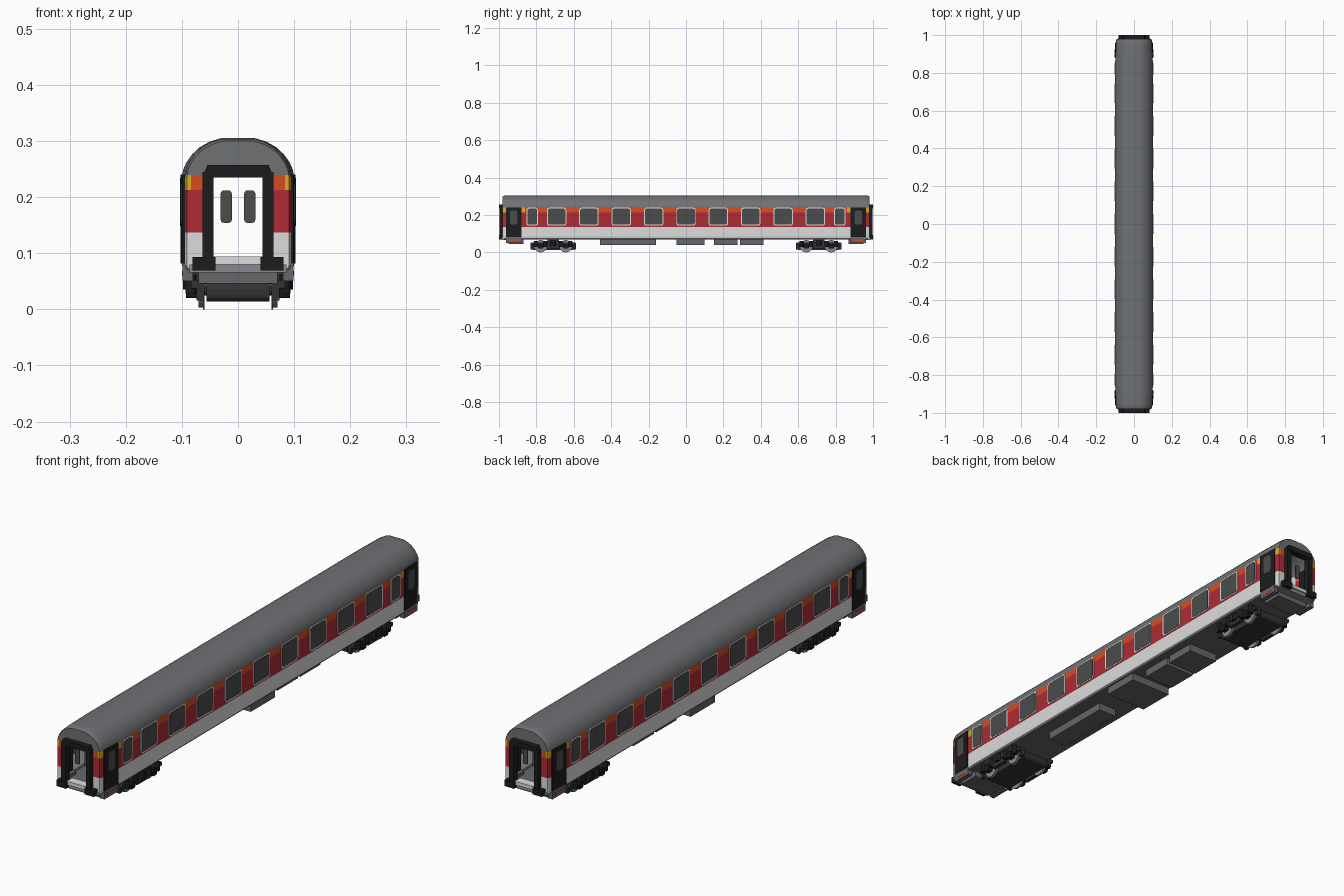
import bpy, bmesh, math
from mathutils import Matrix

cube = bpy.data.objects.get("Cube")
if cube:
    bpy.data.objects.remove(cube, do_unlink=True)


def material(name, r, g, b):
    m = bpy.data.materials.new(name)
    m.use_nodes = True
    m.diffuse_color = (r, g, b, 1)
    m.node_tree.nodes["Principled BSDF"].inputs["Base Color"].default_value = (r, g, b, 1)
    return m


ROOF = material("roof grey", 0.16, 0.165, 0.175)
RED = material("wall red", 0.42, 0.025, 0.035)
ORANGE = material("stripe orange", 0.68, 0.07, 0.015)
YELLOW = material("stripe yellow", 0.68, 0.42, 0.015)
WHITE = material("wall white", 0.72, 0.72, 0.72)
BLACK = material("rubber black", 0.012, 0.012, 0.013)
GLASS = material("window glass", 0.07, 0.073, 0.073)
UNDER = material("underframe grey", 0.13, 0.135, 0.14)
IRON = material("bogie iron", 0.03, 0.032, 0.034)
STEEL = material("wheel steel", 0.25, 0.25, 0.28)


def finish(name, bm, mats, smooth=False):
    mesh = bpy.data.meshes.new(name)
    bm.to_mesh(mesh)
    bm.free()
    for m in mats:
        mesh.materials.append(m)
    ob = bpy.data.objects.new(name, mesh)
    bpy.context.collection.objects.link(ob)
    if smooth:
        bpy.ops.object.select_all(action='DESELECT')
        ob.select_set(True)
        bpy.context.view_layer.objects.active = ob
        bpy.ops.object.shade_smooth_by_angle(angle=math.radians(35))
    return ob


def box(name, mat, x, y, z, round_x=0, round_y=0, turn=0):
    """Box from (min, max) ranges; edges along x or y may be rounded."""
    bm = bmesh.new()
    bmesh.ops.create_cube(bm, size=1)
    size = [r[1] - r[0] for r in (x, y, z)]
    mid = [(r[1] + r[0]) / 2 for r in (x, y, z)]
    bmesh.ops.scale(bm, vec=size, verts=bm.verts)
    for axis, radius in ((0, round_x), (1, round_y)):
        if radius:
            edges = [e for e in bm.edges
                     if abs((e.verts[0].co - e.verts[1].co).normalized()[axis]) > 0.99]
            bmesh.ops.bevel(bm, geom=edges, offset=radius, segments=3,
                            profile=0.5, affect='EDGES')
    bm.transform(Matrix.Translation(mid) @ Matrix.Rotation(turn, 4, 'Z'))
    return finish(name, bm, [mat])


def cylinder(name, mat, centre, radius, length, axis='X', sides=24):
    bm = bmesh.new()
    bmesh.ops.create_cone(bm, cap_ends=True, segments=sides, radius1=radius,
                          radius2=radius, depth=length)
    if axis == 'X':
        bm.transform(Matrix.Rotation(math.pi / 2, 4, 'Y'))
    bm.transform(Matrix.Translation(centre))
    return finish(name, bm, [mat], True)


def span(sign, a, b):
    """Range mirrored to the given side."""
    return tuple(sorted((sign * a, sign * b)))


# Body shell: one cross-section lofted through tapered stations
half = [(0.095, 0.07), (0.1, 0.078), (0.1, 0.235), (0.098, 0.248), (0.092, 0.262),
        (0.082, 0.276), (0.068, 0.289), (0.05, 0.299), (0.03, 0.305)]
section = half + [(-x, z) for x, z in reversed(half)]
ends = [(0.98, 0.91, 0.92), (0.973, 0.94, 0.98), (0.95, 0.955, 1), (0.85, 1, 1)]
stations = [(-y, w, h) for y, w, h in ends] + list(reversed(ends))
bm = bmesh.new()
rings = [[bm.verts.new((x * w, y, z if z < 0.24 else 0.24 + (z - 0.24) * h))
          for x, z in section] for y, w, h in stations]
for a, b in zip(rings, rings[1:]):
    for i in range(len(section)):
        j = (i + 1) % len(section)
        bm.faces.new((a[i], a[j], b[j], b[i]))
bm.faces.new(rings[0])
bm.faces.new(rings[-1])
bmesh.ops.recalc_face_normals(bm, faces=bm.faces)
cuts = [(2, 0.09), (2, 0.137), (2, 0.213), (2, 0.239)]
for s in (-1, 1):
    cuts += [(0, s * 0.046), (0, s * 0.084), (1, s * 0.862)]
for axis, d in cuts:
    co, no = [0, 0, 0], [0, 0, 0]
    co[axis], no[axis] = d, 1
    bmesh.ops.bisect_plane(bm, geom=bm.verts[:] + bm.edges[:] + bm.faces[:],
                           dist=1e-5, plane_co=co, plane_no=no)
bm.normal_update()
doorway = []
for f in bm.faces:
    c = f.calc_center_median()
    is_end = abs(f.normal.y) > 0.9
    if is_end and abs(c.x) < 0.046 and 0.09 < c.z < 0.239:
        doorway.append(f)
    if f.normal.z < -0.5:
        f.material_index = 5
    elif c.z > 0.239:
        f.material_index = 0
    elif c.z > 0.213:
        f.material_index = 3 if abs(c.y) > 0.862 and abs(c.x) > 0.084 else 2
    else:
        f.material_index = 1 if c.z > 0.137 else 4
bmesh.ops.delete(bm, geom=doorway, context='FACES')
finish("body_shell", bm, [ROOF, RED, ORANGE, YELLOW, WHITE, UNDER], True)

# Side windows: pale rounded frame with a glass pane on it
windows = [(i * 0.173, 0.052) for i in range(-4, 5)] + [(-0.822, 0.031), (0.822, 0.031)]
for s in (-1, 1):
    for y, w in windows:
        box("window_frame", WHITE, span(s, 0.098, 0.102), (y - w, y + w), (0.143, 0.239), 0.012)
        w -= 0.005
        box("window_pane", GLASS, span(s, 0.099, 0.103), (y - w, y + w), (0.148, 0.234), 0.009)

# Each end: side doors, steps and gangway
for e in (-1, 1):
    for s in (-1, 1):
        turn = s * e * 0.045
        box("side_door", BLACK, span(s, 0.093, 0.101), span(e, 0.88, 0.962), (0.082, 0.24), turn=turn)
        box("door_pane", GLASS, span(s, 0.096, 0.102), span(e, 0.902, 0.94), (0.15, 0.225),
            0.008, turn=turn)
        box("door_step", UNDER, span(s, 0.08, 0.099), span(e, 0.88, 0.962), (0.05, 0.082))
        box("step_marker", ORANGE, span(s, 0.097, 0.1), span(e, 0.897, 0.945), (0.06, 0.068))
        box("gangway_pillar", BLACK, span(s, 0.044, 0.063), span(e, 0.974, 0.998), (0.075, 0.245))
        box("gangway_foot", BLACK, span(s, 0.04, 0.081), span(e, 0.972, 1), (0.069, 0.093))
        box("end_door_pane", GLASS, span(s, 0.011, 0.031), span(e, 0.955, 0.958), (0.154, 0.212),
            round_y=0.006)
    hood = box("gangway_hood", BLACK, (-0.063, 0.063), span(e, 0.974, 1), (0.235, 0.257))
    for v in hood.data.vertices:
        if v.co.z > 0.25:
            v.co.x *= 0.87
    box("gangway_floor", WHITE, (-0.044, 0.044), span(e, 0.955, 0.99), (0.08, 0.094))
    box("end_sill", STEEL, (-0.086, 0.086), span(e, 0.94, 0.984), (0.066, 0.08))
    box("end_box", UNDER, (-0.07, 0.07), span(e, 0.87, 0.95), (0.046, 0.071))

# Equipment boxes under the floor
for y0, y1, w in ((-0.46, -0.16, 0.04), (-0.05, 0.1, 0.09), (0.15, 0.275, 0.065), (0.29, 0.415, 0.065)):
    box("equipment_box", UNDER, (-w, w), (y0, y1), (0.04, 0.071))

# Bogies
for e in (-1, 1):
    mid = e * 0.71
    box("bogie_core", IRON, (-0.056, 0.056), (mid - 0.12, mid + 0.12), (0.014, 0.048), 0.012)
    box("bogie_bolster", IRON, (-0.086, 0.086), (mid - 0.03, mid + 0.03), (0.045, 0.071))
    for s in (-1, 1):
        box("bogie_side_frame", IRON, span(s, 0.074, 0.084), (mid - 0.122, mid + 0.122),
            (0.036, 0.052), 0.004)
        box("bogie_drop_beam", IRON, span(s, 0.074, 0.088), (mid - 0.035, mid + 0.035), (0.02, 0.04))
        cylinder("bolster_spring", BLACK, (s * 0.084, mid, 0.05), 0.014, 0.03, 'Z', 16)
        for a in (-1, 1):
            y = mid + a * 0.067
            cylinder("wheel", STEEL, (s * 0.066, y, 0.033), 0.03, 0.008)
            cylinder("wheel_flange", STEEL, (s * 0.061, y, 0.033), 0.033, 0.003)
            box("axle_box", BLACK, span(s, 0.074, 0.093), (y - 0.014, y + 0.014), (0.02, 0.046), 0.006)
            for k in (-1, 1):
                cylinder("axle_spring", BLACK, (s * 0.084, y + k * 0.026, 0.045), 0.01, 0.034, 'Z', 12)
            box("brake_hanger", IRON, span(s, 0.06, 0.074), span(1, mid + a * 0.108, mid + a * 0.122),
                (0.016, 0.05))
    for a in (-1, 1):
        cylinder("axle", IRON, (0, mid + a * 0.067, 0.033), 0.008, 0.15, 'X', 12)
